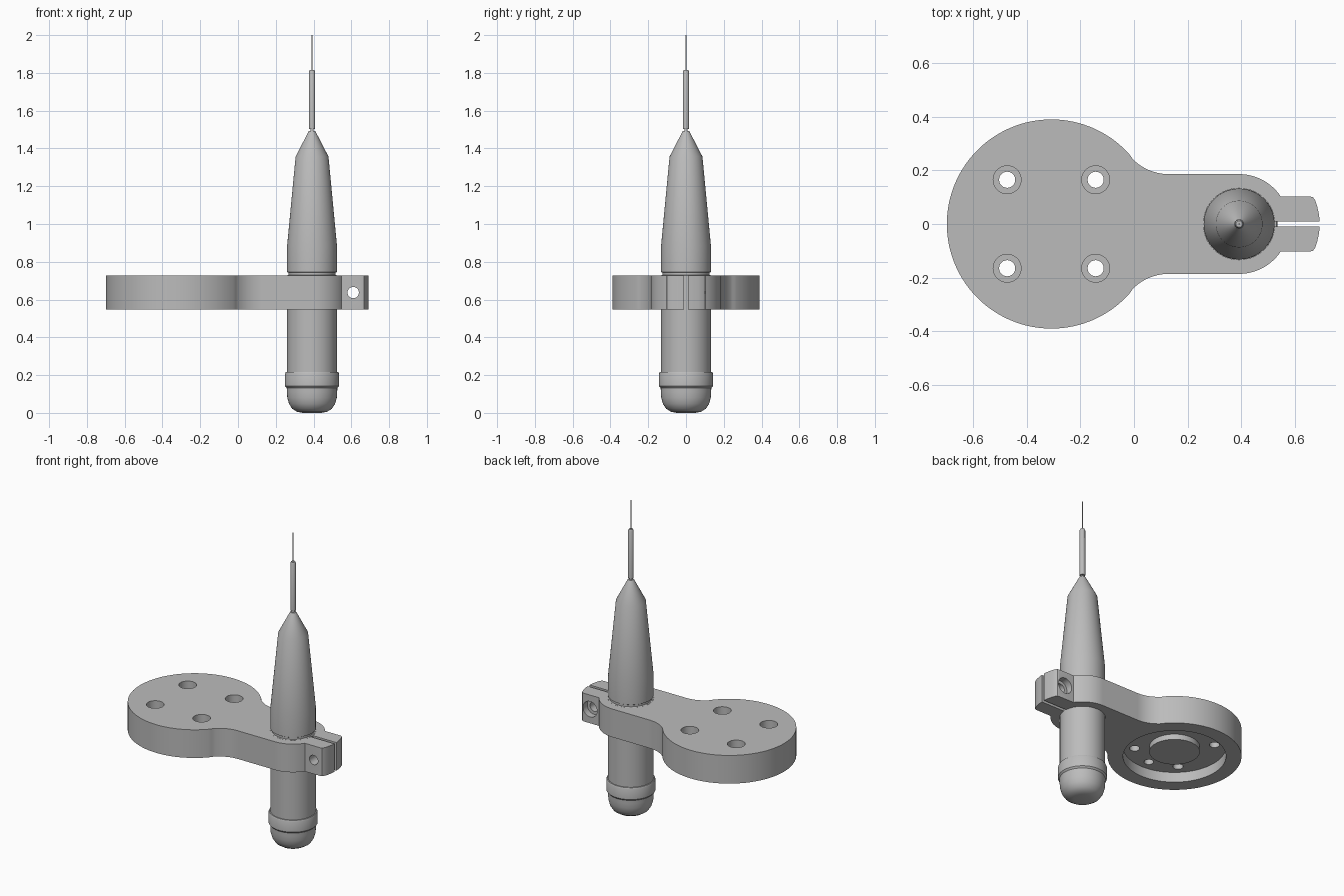
import bpy, bmesh
from math import pi, cos, sin, atan2, asin

if "Cube" in bpy.data.objects:
    bpy.data.objects.remove(bpy.data.objects["Cube"], do_unlink=True)

grey = bpy.data.materials.new("plain grey metal")
grey.use_nodes = True
grey.diffuse_color = (0.5, 0.5, 0.5, 1)
grey.node_tree.nodes["Principled BSDF"].inputs["Base Color"].default_value = (0.5, 0.5, 0.5, 1)

AXIS_X = 0.392            # probe axis
DISC_X, DISC_R = -0.308, 0.39
BOTTOM, TOP = 0.547, 0.728


def finish(name, bm):
    bmesh.ops.recalc_face_normals(bm, faces=bm.faces)
    mesh = bpy.data.meshes.new(name)
    bm.to_mesh(mesh)
    bm.free()
    mesh.materials.append(grey)
    obj = bpy.data.objects.new(name, mesh)
    bpy.context.collection.objects.link(obj)
    return obj


def smooth(obj, angle=0.5):
    bpy.ops.object.select_all(action='DESELECT')
    obj.select_set(True)
    bpy.context.view_layer.objects.active = obj
    bpy.ops.object.shade_smooth_by_angle(angle=angle)


def lathe(name, profile, steps=64):
    """Revolve (radius, height) points about the probe axis."""
    bm = bmesh.new()
    verts = [bm.verts.new((r, 0, z)) for r, z in profile]
    edges = [bm.edges.new(pair) for pair in zip(verts, verts[1:])]
    bmesh.ops.spin(bm, geom=verts + edges, axis=(0, 0, 1), cent=(0, 0, 0),
                   angle=2 * pi, steps=steps)
    bmesh.ops.remove_doubles(bm, verts=bm.verts, dist=1e-5)
    bmesh.ops.translate(bm, verts=bm.verts, vec=(AXIS_X, 0, 0))
    obj = finish(name, bm)
    smooth(obj)
    return obj


def prism(name, outline, z0, z1):
    bm = bmesh.new()
    face = bm.faces.new([bm.verts.new((x, y, z0)) for x, y in outline])
    ext = bmesh.ops.extrude_face_region(bm, geom=[face])
    top = [v for v in ext["geom"] if isinstance(v, bmesh.types.BMVert)]
    bmesh.ops.translate(bm, verts=top, vec=(0, 0, z1 - z0))
    return finish(name, bm)


def arc(cx, cy, r, a0, a1, n):
    return [(cx + r * cos(a0 + (a1 - a0) * i / n), cy + r * sin(a0 + (a1 - a0) * i / n))
            for i in range(n + 1)]


def circle(x, y, r, n=40):
    return arc(x, y, r, 0, 2 * pi, n)[:-1]


def cut(obj, cutter, operation='DIFFERENCE'):
    mod = obj.modifiers.new("cut", 'BOOLEAN')
    mod.operation, mod.solver, mod.object = operation, 'EXACT', cutter
    graph = bpy.context.evaluated_depsgraph_get()
    mesh = bpy.data.meshes.new_from_object(obj.evaluated_get(graph))
    obj.modifiers.clear()
    obj.data = mesh
    bpy.data.objects.remove(cutter, do_unlink=True)


def drill(obj, x, y, r, z0, z1):
    cut(obj, prism("drill", circle(x, y, r), z0, z1))


def cross_drill(obj, x, z, r, y0, y1):
    """Drill along y."""
    cutter = prism("drill", circle(x, -z, r), y0, y1)
    for v in cutter.data.vertices:
        v.co = (v.co.x, v.co.z, -v.co.y)
    cutter.data.flip_normals()
    bm = bmesh.new()
    bm.from_mesh(cutter.data)
    bmesh.ops.recalc_face_normals(bm, faces=bm.faces)
    bm.to_mesh(cutter.data)
    bm.free()
    cut(obj, cutter)


# Bracket outline: disc, fillet, arm, rounded clamp end and ear, then mirrored
ARM, EAR = 0.186, 0.103
fx, fr = 0.13, 0.19
fy = ARM + fr
touch = atan2(fy, fx - DISC_X)
half = arc(DISC_X, 0, DISC_R, pi, touch, 48)
half += arc(fx, fy, fr, pi + touch, 1.5 * pi, 14)[1:]
half += arc(AXIS_X, 0, ARM, pi / 2, asin(EAR / ARM), 14)
half += [(0.655, EAR), (0.667, 0.1), (0.675, 0.09), (0.683, 0.066), (0.69, 0.035), (0.693, 0)]
outline = half + [(x, -y) for x, y in half[-2:0:-1]]
bracket = prism("clamp_bracket", outline, BOTTOM, TOP)

# Clamp bore and slit
drill(bracket, AXIS_X, 0, 0.1335, 0.5, 0.8)
cut(bracket, prism("slit", [(0.45, -0.01), (0.8, -0.01), (0.8, 0.01), (0.45, 0.01)], 0.5, 0.8))

# Ring pocket underneath, with the low boss left in the middle
FLOOR = BOTTOM + 0.065
pocket = prism("pocket", circle(DISC_X, 0, 0.3, 72), 0.5, FLOOR)
cut(pocket, prism("boss", circle(DISC_X, 0, 0.147, 56), FLOOR - 0.035, 0.7))
cut(bracket, pocket)

# Counterbored mounting holes and blind dowel holes
for sy in (-1, 1):
    for sx in (-1, 1):
        x, y = DISC_X + sx * 0.165, sy * 0.165
        drill(bracket, x, y, 0.03, 0.5, 0.8)
        drill(bracket, x, y, 0.052, 0.655, 0.8)
    drill(bracket, DISC_X, sy * 0.233, 0.028, 0.5, TOP - 0.004)

# Clamp screw hole, counterbored at the back
cross_drill(bracket, 0.61, 0.637, 0.03, -0.3, 0.3)
cross_drill(bracket, 0.61, 0.637, 0.05, 0.06, 0.3)
smooth(bracket)

# Probe body with its narrow groove, taper and nose cone
lathe("probe_body", [(0, 0.2), (0.1325, 0.2), (0.1325, 0.728), (0.125, 0.73),
                     (0.125, 0.742), (0.132, 0.746), (0.132, 0.885), (0.087, 1.357),
                     (0.021, 1.485), (0.017, 1.492), (0, 1.492)])

# Rounded end cap with collar
lathe("end_cap", [(0, 0), (0.05, 0), (0.08, 0.006), (0.105, 0.022), (0.122, 0.048),
                  (0.131, 0.08), (0.133, 0.11), (0.134, 0.132), (0.143, 0.142),
                  (0.143, 0.207), (0.139, 0.216), (0, 0.216)])

# Stylus: neck, rod and needle
lathe("stylus_neck", [(0, 1.48), (0.009, 1.48), (0.009, 1.51), (0, 1.51)], 24)
lathe("stylus_rod", [(0, 1.503), (0.0165, 1.503), (0.0165, 1.805), (0.012, 1.815),
                     (0, 1.815)], 32)
lathe("stylus_needle", [(0, 1.81), (0.003, 1.81), (0.003, 2.0), (0, 2.0)], 12)
